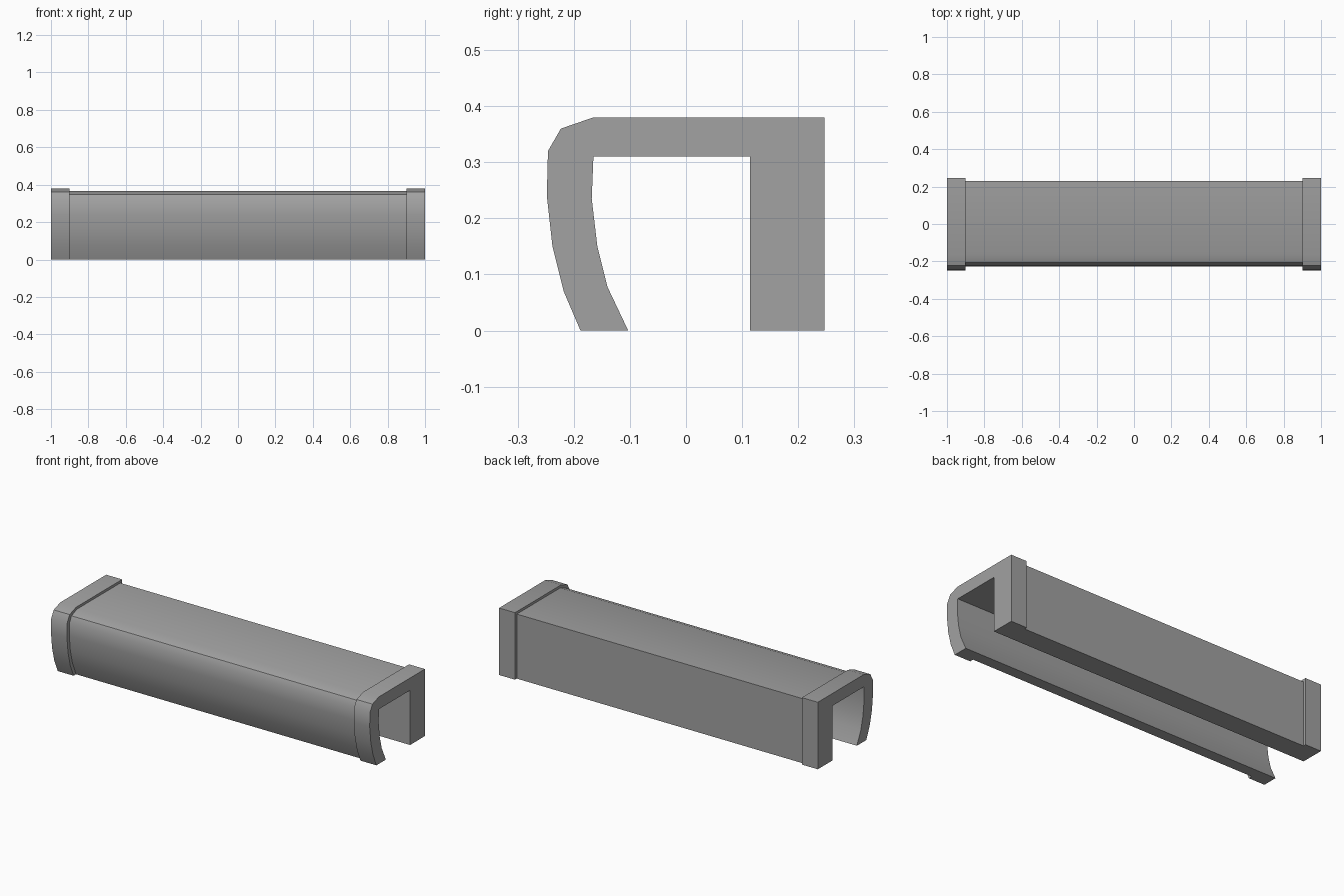
import bpy
import bmesh

if "Cube" in bpy.data.objects:
    bpy.data.objects.remove(bpy.data.objects["Cube"], do_unlink=True)

grey = bpy.data.materials.new("mid_grey")
grey.use_nodes = True
colour = (0.36, 0.36, 0.36, 1)
grey.diffuse_color = colour
grey.node_tree.nodes["Principled BSDF"].inputs["Base Color"].default_value = colour

# Channel cross-section as (y, z): shared inside, raised outside for the end bands
inside = [(-0.103, 0), (-0.14, 0.078), (-0.158, 0.15), (-0.168, 0.235),
          (-0.165, 0.31), (0.114, 0.31), (0.114, 0)]
band_outside = [(0.247, 0), (0.247, 0.38), (-0.165, 0.38), (-0.223, 0.36),
                (-0.246, 0.32), (-0.248, 0.24), (-0.238, 0.15),
                (-0.218, 0.07), (-0.188, 0)]
body_outside = [(0.231, 0), (0.231, 0.366), (-0.158, 0.366), (-0.207, 0.347),
                (-0.224, 0.314), (-0.226, 0.24), (-0.217, 0.152),
                (-0.198, 0.075), (-0.166, 0)]


def extrude_profile(name, outside, x0, x1):
    """Extrude a closed (y, z) outline along x into a solid part."""
    bm = bmesh.new()
    face = bm.faces.new([bm.verts.new((x0, y, z)) for y, z in inside + outside])
    swept = bmesh.ops.extrude_face_region(bm, geom=[face])["geom"]
    moved = [v for v in swept if isinstance(v, bmesh.types.BMVert)]
    bmesh.ops.translate(bm, verts=moved, vec=(x1 - x0, 0, 0))
    bmesh.ops.recalc_face_normals(bm, faces=bm.faces)
    mesh = bpy.data.meshes.new(name)
    bm.to_mesh(mesh)
    bm.free()
    mesh.materials.append(grey)
    obj = bpy.data.objects.new(name, mesh)
    bpy.context.collection.objects.link(obj)
    bpy.ops.object.select_all(action="DESELECT")
    obj.select_set(True)
    bpy.context.view_layer.objects.active = obj
    bpy.ops.object.shade_smooth_by_angle(angle=0.55)


# Long channel body and the two thicker end bands
extrude_profile("channel_body", body_outside, -0.9, 0.9)
extrude_profile("right_end_band", band_outside, -1, -0.9)
extrude_profile("left_end_band", band_outside, 0.9, 1)
